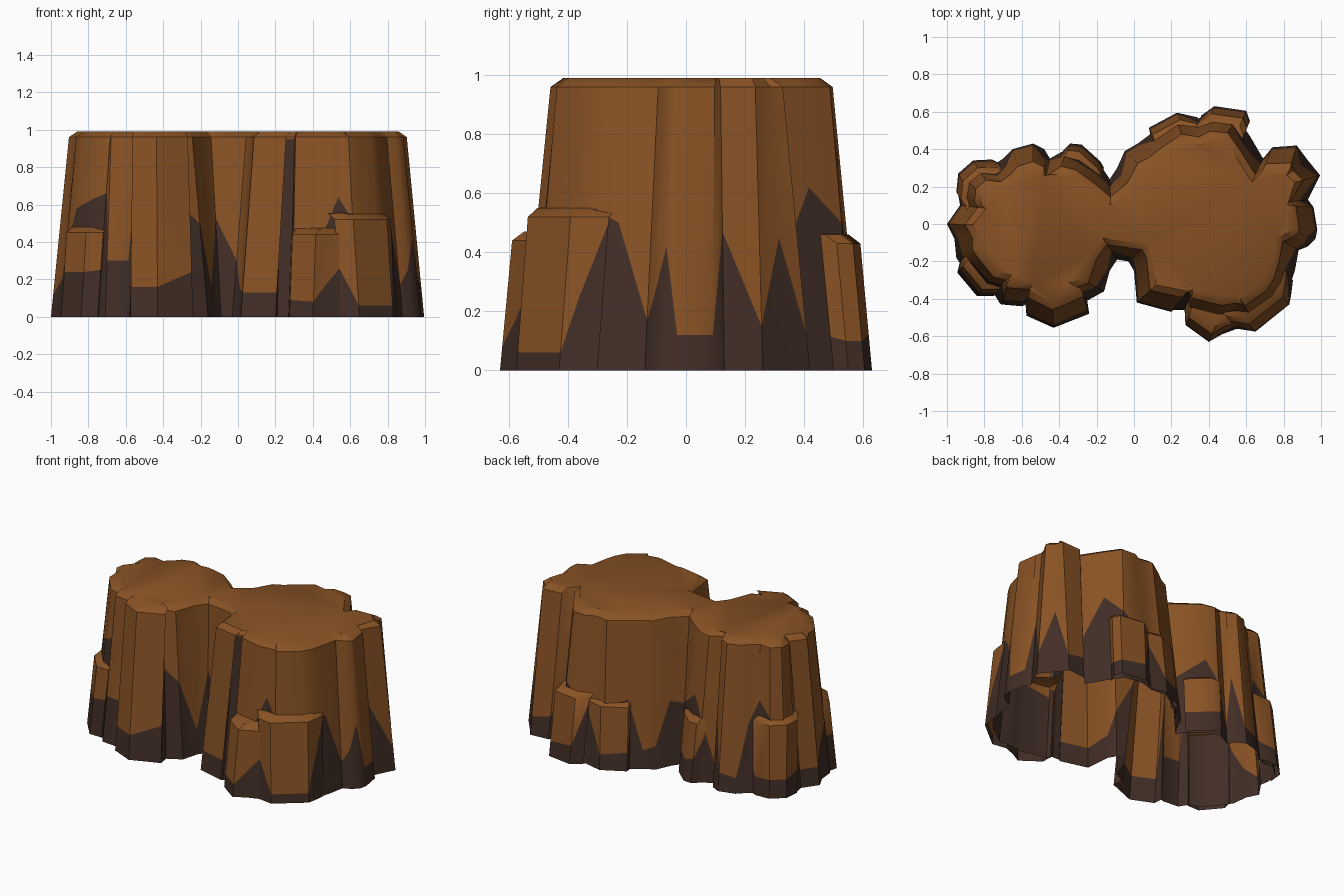
import bpy, bmesh
from mathutils import Vector


def material(name, col):
    m = bpy.data.materials.new(name)
    m.diffuse_color = (*col, 1)
    return m


ROCK = material("orange_rock", (0.25, 0.085, 0.018))
DARK = material("dark_base_rock", (0.053, 0.027, 0.019))
TAPER = 0.1

# Outline points: x, y and the height the dark base climbs to at that point
right_lobe = [
    (-.09, -.19, .53), (-.03, -.20, .30), (0, -.25, .15), (.015, -.42, .13),
    (.20, -.47, .13), (.21, -.46, .96), (.28, -.46, .96), (.29, -.49, .40),
    (.45, -.53, .45), (.53, -.52, .64), (.61, -.52, .55), (.64, -.52, .45),
    (.78, -.42, .45), (.83, -.34, .55), (.86, -.25, .50), (.88, -.14, .17),
    (.93, -.12, .25), (.97, -.08, .42), (.98, -.03, .12), (.96, .09, .12),
    (.93, .13, .47), (.995, .26, .15), (.93, .34, .45), (.87, .42, .12),
    (.74, .41, .15), (.69, .35, .35), (.62, .47, .62), (.55, .57, .50),
    (.43, .59, .40), (.33, .56, .40), (.22, .57, .40), (.10, .49, .45),
    (.02, .43, .12), (-.05, .39, .15), (-.09, .30, .42)]

left_lobe = [
    (-.13, .24, .40), (-.17, .30, .45), (-.28, .38, .55), (-.36, .40, .40),
    (-.45, .35, .12), (-.48, .40, .48), (-.54, .43, .12), (-.65, .40, .10),
    (-.70, .35, .45), (-.76, .31, .60), (-.85, .31, .50), (-.92, .25, .40),
    (-.94, .16, .30), (-.93, .10, .12), (-1.0, 0, .12), (-.96, -.08, .20),
    (-.95, -.18, .35), (-.91, -.24, .58), (-.82, -.35, .63), (-.75, -.37, .66),
    (-.72, -.42, .60), (-.71, -.43, .30), (-.60, -.44, .30), (-.58, -.43, .62),
    (-.575, -.49, .16), (-.43, -.555, .16), (-.24, -.48, .24),
    (-.25, -.41, .58), (-.16, -.36, .50), (-.13, -.25, .16)]


def normal(a, b):
    """Outward direction of a counter-clockwise edge."""
    return Vector((b[1] - a[1], a[0] - b[0], 0)).normalized()


def rock_wall(name, pts, top, closed):
    n = len(pts)
    bm = bmesh.new()
    rows = [[] for _ in range(5)]
    for i, (x, y, d) in enumerate(pts):
        # smoothed normal on the body, one shared direction on a ledge
        out = normal(pts[i - 2], pts[(i + 2) % n]) if closed else normal(pts[0], pts[-1])
        rim = top - 0.03
        steps = [(0, 0), (min(d, rim - .01), 0), (rim, 0), (top, .04), (top + .01, .16)]
        for row, (z, extra) in zip(rows, steps):
            p = Vector((x, y, z)) - out * (TAPER * z + extra)
            row.append(bm.verts.new(p))
    for r in range(3 if closed else 4):
        for i in range(n if closed else n - 1):
            j = (i + 1) % n
            f = bm.faces.new((rows[r][i], rows[r][j], rows[r + 1][j], rows[r + 1][i]))
            f.material_index = 1 if r == 0 else 0
    if closed:
        cap = bm.faces.new(rows[3])
        bmesh.ops.triangulate(bm, faces=[cap])
        bmesh.ops.delete(bm, geom=rows[4], context='VERTS')
    me = bpy.data.meshes.new(name)
    bm.to_mesh(me)
    bm.free()
    me.materials.append(ROCK)
    me.materials.append(DARK)
    ob = bpy.data.objects.new(name, me)
    bpy.context.collection.objects.link(ob)
    bpy.ops.object.select_all(action='DESELECT')
    ob.select_set(True)
    bpy.context.view_layer.objects.active = ob
    bpy.ops.object.shade_smooth_by_angle(angle=0.65)


# Main two-lobed plateau, open underneath
rock_wall("plateau", right_lobe + left_lobe, 0.99, True)

# Lower ledges leaning against the walls
rock_wall("ledge_front_right_a", [
    (.27, -.45, .10), (.275, -.54, .09), (.40, -.63, .08), (.47, -.59, .18),
    (.55, -.56, .28)], .47, False)
rock_wall("ledge_front_right_b", [
    (.55, -.56, .28), (.65, -.575, .06), (.83, -.43, .06), (.84, -.38, .25),
    (.85, -.30, .50)], .55, False)
rock_wall("ledge_front_left", [
    (-.93, -.20, .24), (-.945, -.26, .24), (-.84, -.385, .24), (-.75, -.385, .25),
    (-.74, -.36, .25)], .48, False)
rock_wall("ledge_back_right_a", [
    (.59, .48, .12), (.62, .55, .10), (.60, .605, .10), (.43, .63, .12),
    (.36, .58, .40)], .46, False)
rock_wall("ledge_back_right_b", [
    (.34, .57, .35), (.23, .595, .10), (.08, .515, .12), (.09, .46, .35)], .44, False)
rock_wall("ledge_back_middle", [
    (-.16, .30, .15), (-.18, .335, .14), (-.28, .425, .14), (-.34, .43, .16),
    (-.38, .39, .30)], .42, False)
rock_wall("ledge_back_left", [
    (-.71, .32, .15), (-.76, .345, .12), (-.86, .34, .12), (-.94, .27, .12),
    (-.95, .17, .15)], .50, False)
